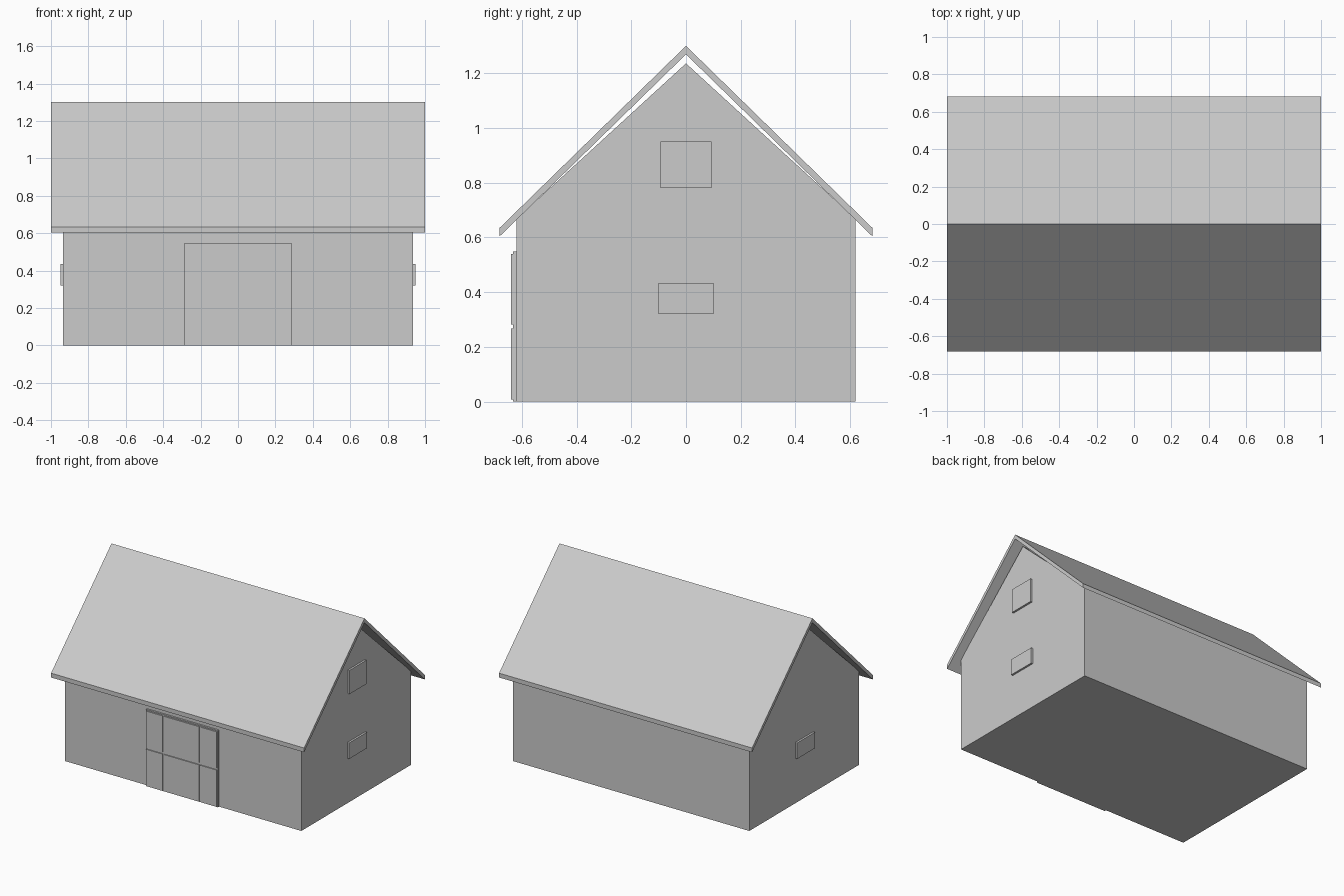
import bpy
import bmesh

if "Cube" in bpy.data.objects:
    bpy.data.objects.remove(bpy.data.objects["Cube"], do_unlink=True)

# Single plain colour
grey = bpy.data.materials.new("plain_grey")
grey.use_nodes = True
colour = (0.6, 0.6, 0.6, 1)
grey.diffuse_color = colour
grey.node_tree.nodes["Principled BSDF"].inputs["Base Color"].default_value = colour


def finish(name, bm):
    bmesh.ops.recalc_face_normals(bm, faces=bm.faces)
    mesh = bpy.data.meshes.new(name)
    bm.to_mesh(mesh)
    bm.free()
    mesh.materials.append(grey)
    obj = bpy.data.objects.new(name, mesh)
    bpy.context.collection.objects.link(obj)
    return obj


def prism(name, profile, half_length):
    """Extrude a closed (y, z) profile along x, centred on x = 0."""
    bm = bmesh.new()
    face = bm.faces.new([bm.verts.new((-half_length, y, z)) for y, z in profile])
    new = bmesh.ops.extrude_face_region(bm, geom=[face])["geom"]
    verts = [v for v in new if isinstance(v, bmesh.types.BMVert)]
    bmesh.ops.translate(bm, verts=verts, vec=(2 * half_length, 0, 0))
    return finish(name, bm)


def box(name, xs, ys, zs):
    """Box between pairs of x, y and z limits."""
    bm = bmesh.new()
    bmesh.ops.create_cube(bm, size=1)
    for v in bm.verts:
        v.co = [lim[int(c > 0)] for lim, c in zip((xs, ys, zs), v.co)]
    return finish(name, bm)


# Gabled house body
WALL_X, WALL_Y = 0.935, 0.62
prism("walls", [(-WALL_Y, 0), (WALL_Y, 0), (WALL_Y, 0.668), (0, 1.236),
                (-WALL_Y, 0.668)], WALL_X)

# Overhanging roof with vertical eave edges
prism("roof", [(-0.682, 0.603), (-0.682, 0.634), (0, 1.3), (0.682, 0.634),
               (0.682, 0.603), (0, 1.269)], 1.0)

# Door backing board and raised panels separated by narrow grooves
DOOR_Y = -0.633
box("door_board", (-0.285, 0.285), (DOOR_Y, -WALL_Y + 0.01), (0, 0.548))
columns = {"right": (-0.28, -0.148), "middle": (-0.138, 0.138), "left": (0.148, 0.28)}
rows = {"lower": (0.008, 0.267), "upper": (0.281, 0.54)}
for side, xs in columns.items():
    for level, zs in rows.items():
        box(f"door_panel_{level}_{side}", xs, (DOOR_Y - 0.007, DOOR_Y + 0.003), zs)

# Gable windows: a low one at each end, a loft one on the left end only
for side, s in (("left", 1), ("right", -1)):
    xs = sorted((s * (WALL_X - 0.01), s * (WALL_X + 0.014)))
    box(f"window_{side}", xs, (-0.1, 0.1), (0.32, 0.434))
    if s > 0:
        box("loft_window", xs, (-0.094, 0.094), (0.781, 0.951))
